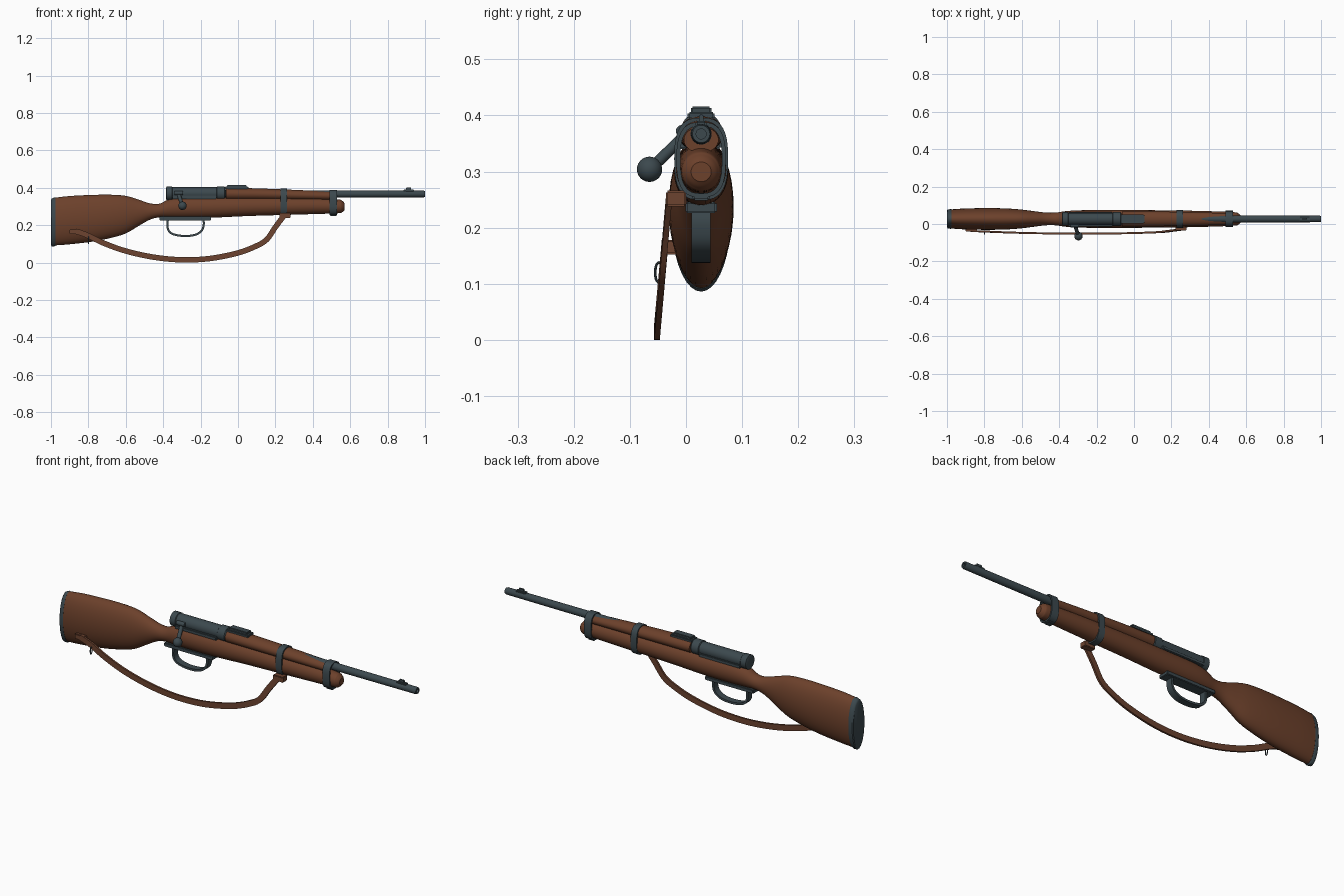
import bpy, bmesh, math
from mathutils import Vector, Matrix

if "Cube" in bpy.data.objects:
    bpy.data.objects.remove(bpy.data.objects["Cube"])

CY = 0.027  # centre plane of the rifle


def material(name, rgb):
    m = bpy.data.materials.new(name)
    m.diffuse_color = (*rgb, 1)
    m.use_nodes = True
    m.node_tree.nodes["Principled BSDF"].inputs["Base Color"].default_value = m.diffuse_color
    return m


WOOD = material("walnut wood", (0.150, 0.052, 0.024))
METAL = material("blued steel", (0.045, 0.066, 0.076))
LEATHER = material("leather", (0.150, 0.056, 0.029))


def finish(bm, name, mat):
    bmesh.ops.recalc_face_normals(bm, faces=bm.faces)
    me = bpy.data.meshes.new(name)
    bm.to_mesh(me)
    bm.free()
    me.materials.append(mat)
    ob = bpy.data.objects.new(name, me)
    bpy.context.collection.objects.link(ob)
    return ob


def skin(rings, name, mat, closed=False):
    """Join rings of points into a tube; cap the ends unless closed."""
    bm = bmesh.new()
    vs = [[bm.verts.new(p) for p in r] for r in rings]
    n = len(vs[0])
    pairs = list(zip(vs, vs[1:])) + ([(vs[-1], vs[0])] if closed else [])
    for a, b in pairs:
        for i in range(n):
            j = (i + 1) % n
            bm.faces.new((a[i], a[j], b[j], b[i]))
    if not closed:
        bm.faces.new(vs[0])
        bm.faces.new(vs[-1])
    return finish(bm, name, mat)


def smooth_path(pts, steps=5):
    """Catmull-Rom resampling of points of any dimension."""
    P = [Vector(p) for p in pts]
    P = [P[0]] + P + [P[-1]]
    out = []
    for a, b, c, d in zip(P, P[1:], P[2:], P[3:]):
        for k in range(steps):
            t = k / steps
            out.append(0.5 * (2 * b + (c - a) * t + (2 * a - 5 * b + 4 * c - d) * t * t
                              + (3 * b - a - 3 * c + d) * t ** 3))
    return out + [P[-1]]


def section(x, half, top, bot, n=36, e=1.0):
    zc, h = (top + bot) / 2, (top - bot) / 2
    pts = []
    for i in range(n):
        a = 2 * math.pi * i / n
        c, s = math.cos(a), math.sin(a)
        pts.append((x, CY + half * math.copysign(abs(c) ** e, c),
                    zc + h * math.copysign(abs(s) ** e, s)))
    return pts


def loft(name, stations, mat, smooth=True, e=1.0):
    st = smooth_path(stations) if smooth else stations
    return skin([section(*s, e=e) for s in st], name, mat)


def turned(name, z, profile, mat):
    """Round part along x from (x, radius) pairs."""
    return loft(name, [(x, r, z + r, z - r) for x, r in profile], mat, smooth=False)


def rod(name, a, b, r, mat):
    a, b = Vector(a), Vector(b)
    bm = bmesh.new()
    rot = Vector((0, 0, 1)).rotation_difference(b - a).to_matrix().to_4x4()
    bmesh.ops.create_cone(bm, cap_ends=True, segments=20, radius1=r, radius2=r,
                          depth=(b - a).length,
                          matrix=Matrix.Translation((a + b) / 2) @ rot)
    return finish(bm, name, mat)


def box(name, lo, hi, mat, bevel=0.003):
    lo, hi = Vector(lo), Vector(hi)
    bm = bmesh.new()
    bmesh.ops.create_cube(bm, size=1, matrix=Matrix.Translation((lo + hi) / 2)
                          @ Matrix.Diagonal((*(hi - lo), 1)))
    bmesh.ops.bevel(bm, geom=bm.edges[:], offset=bevel, segments=2, affect='EDGES')
    return finish(bm, name, mat)


def strap(name, pts, width, thick, mat):
    """Flat strip along a path, its broad side facing y."""
    rings = []
    for i, p in enumerate(pts):
        t = pts[min(i + 1, len(pts) - 1)] - pts[max(i - 1, 0)]
        t.normalize()
        side = Vector((-t.z, 0, t.x)).normalized() * width / 2
        d = Vector((0, thick / 2, 0))
        rings.append([p + side + d, p + side - d, p - side - d, p - side + d])
    return skin(rings, name, mat)


# Stock: (x, half width, top, bottom)
loft("stock", [
    (-0.980, 0.051, 0.347, 0.092), (-0.90, 0.056, 0.356, 0.098),
    (-0.78, 0.058, 0.362, 0.112), (-0.68, 0.056, 0.363, 0.132),
    (-0.60, 0.050, 0.357, 0.156), (-0.53, 0.041, 0.336, 0.197),
    (-0.47, 0.034, 0.317, 0.230), (-0.42, 0.034, 0.315, 0.242),
    (-0.37, 0.041, 0.338, 0.241), (-0.30, 0.046, 0.350, 0.239),
    (-0.15, 0.048, 0.352, 0.240), (0.05, 0.047, 0.352, 0.249),
    (0.25, 0.045, 0.350, 0.255), (0.42, 0.041, 0.346, 0.260),
    (0.535, 0.036, 0.338, 0.264), (0.558, 0.030, 0.330, 0.270),
    (0.570, 0.018, 0.317, 0.282)], WOOD)

# Butt plate
loft("butt_plate", [(-1.0, 0.045, 0.335, 0.093), (-0.996, 0.050, 0.342, 0.087),
                    (-0.982, 0.053, 0.349, 0.086), (-0.976, 0.052, 0.348, 0.091)],
     METAL, smooth=False)

# Upper handguard over the barrel
loft("handguard", [(-0.065, 0.040, 0.400, 0.335), (0.10, 0.040, 0.397, 0.335),
                   (0.30, 0.036, 0.389, 0.334), (0.50, 0.031, 0.380, 0.333)], WOOD)

# Barrel with hollow muzzle
turned("barrel", 0.367, [(-0.10, 0.021), (0.45, 0.019), (0.994, 0.0175), (1.0, 0.0155),
                         (1.0, 0.009), (0.97, 0.009)], METAL)

# Receiver with end rings
turned("receiver", 0.370, [
    (-0.385, 0.030), (-0.382, 0.036), (-0.352, 0.036), (-0.349, 0.033),
    (-0.115, 0.033), (-0.112, 0.037), (-0.072, 0.037), (-0.066, 0.030)], METAL)
box("receiver_rail", (-0.35, CY - 0.040, 0.340), (-0.115, CY + 0.036, 0.358), METAL)

# Bolt handle
rod("bolt_root", (-0.34, CY - 0.034, 0.372), (-0.295, CY - 0.034, 0.372), 0.011, METAL)
rod("bolt_handle", (-0.318, CY - 0.025, 0.368), (-0.298, -0.062, 0.306), 0.010, METAL)
bm = bmesh.new()
bmesh.ops.create_uvsphere(bm, u_segments=24, v_segments=16, radius=0.0225,
                          matrix=Matrix.Translation((-0.297, -0.065, 0.304)))
finish(bm, "bolt_knob", METAL)

# Sights
box("rear_sight_base", (-0.07, CY - 0.024, 0.392), (0.055, CY + 0.024, 0.406), METAL)
box("rear_sight_leaf", (-0.06, CY - 0.018, 0.400), (0.045, CY + 0.018, 0.416), METAL)
box("front_sight_base", (0.885, CY - 0.010, 0.378), (0.942, CY + 0.010, 0.390), METAL)
box("front_sight_blade", (0.898, CY - 0.004, 0.385), (0.926, CY + 0.004, 0.402), METAL, 0.002)

# Barrel bands: hollow rounded rings round stock and handguard
for name, x0, x1, half, top, bot in (("middle_band", 0.228, 0.262, 0.048, 0.396, 0.249),
                                     ("front_band", 0.490, 0.530, 0.044, 0.388, 0.254)):
    w = 0.007
    skin([section(x0, half, top, bot, e=0.72), section(x1, half, top, bot, e=0.72),
          section(x1, half - w, top - w, bot + w, e=0.72),
          section(x0, half - w, top - w, bot + w, e=0.72)], name, METAL, closed=True)
box("front_band_lug", (0.492, CY - 0.015, 0.248), (0.528, CY + 0.015, 0.262), METAL)

# Trigger guard: floor plate and bow
box("floor_plate", (-0.42, CY - 0.028, 0.226), (-0.145, CY + 0.028, 0.246), METAL)
bow = smooth_path([Vector(p) for p in (
    (-0.375, CY, 0.232), (-0.376, CY, 0.185), (-0.355, CY, 0.156), (-0.30, CY, 0.143),
    (-0.235, CY, 0.147), (-0.195, CY, 0.170), (-0.183, CY, 0.205), (-0.186, CY, 0.232))])
strap("trigger_guard", bow, 0.011, 0.034, METAL)

# Sling, hanging on the bolt side; it leans outwards as it drops
drop = [(-0.87, 0.168), (-0.81, 0.148), (-0.72, 0.105), (-0.60, 0.062), (-0.45, 0.029),
        (-0.30, 0.015), (-0.15, 0.022), (0.00, 0.052), (0.10, 0.090), (0.155, 0.125),
        (0.20, 0.190), (0.245, 0.250)]
strap("sling", smooth_path([(x, -0.053 + 0.09 * z, z) for x, z in drop]),
      0.029, 0.010, LEATHER)
box("rear_sling_tab", (-0.90, -0.040, 0.152), (-0.84, -0.015, 0.178), LEATHER)
box("front_sling_tab", (0.222, -0.036, 0.238), (0.280, 0.000, 0.266), LEATHER)

# Small sling loop near the butt
loop = []
for i in range(20):
    a = 2 * math.pi * i / 20
    c = Vector((-0.80, -0.048 + 0.007 * math.cos(a), 0.120 + 0.018 * math.sin(a)))
    out = Vector((0, math.cos(a), math.sin(a)))
    loop.append([c + 0.0025 * (out * math.cos(b) + Vector((1, 0, 0)) * math.sin(b))
                 for b in [k * math.pi / 4 for k in range(8)]])
skin(loop, "sling_loop", METAL, closed=True)

# Smooth shading with sharp edges kept
for ob in bpy.context.collection.objects:
    ob.select_set(True)
    bpy.context.view_layer.objects.active = ob
bpy.ops.object.shade_smooth_by_angle(angle=math.radians(38))
